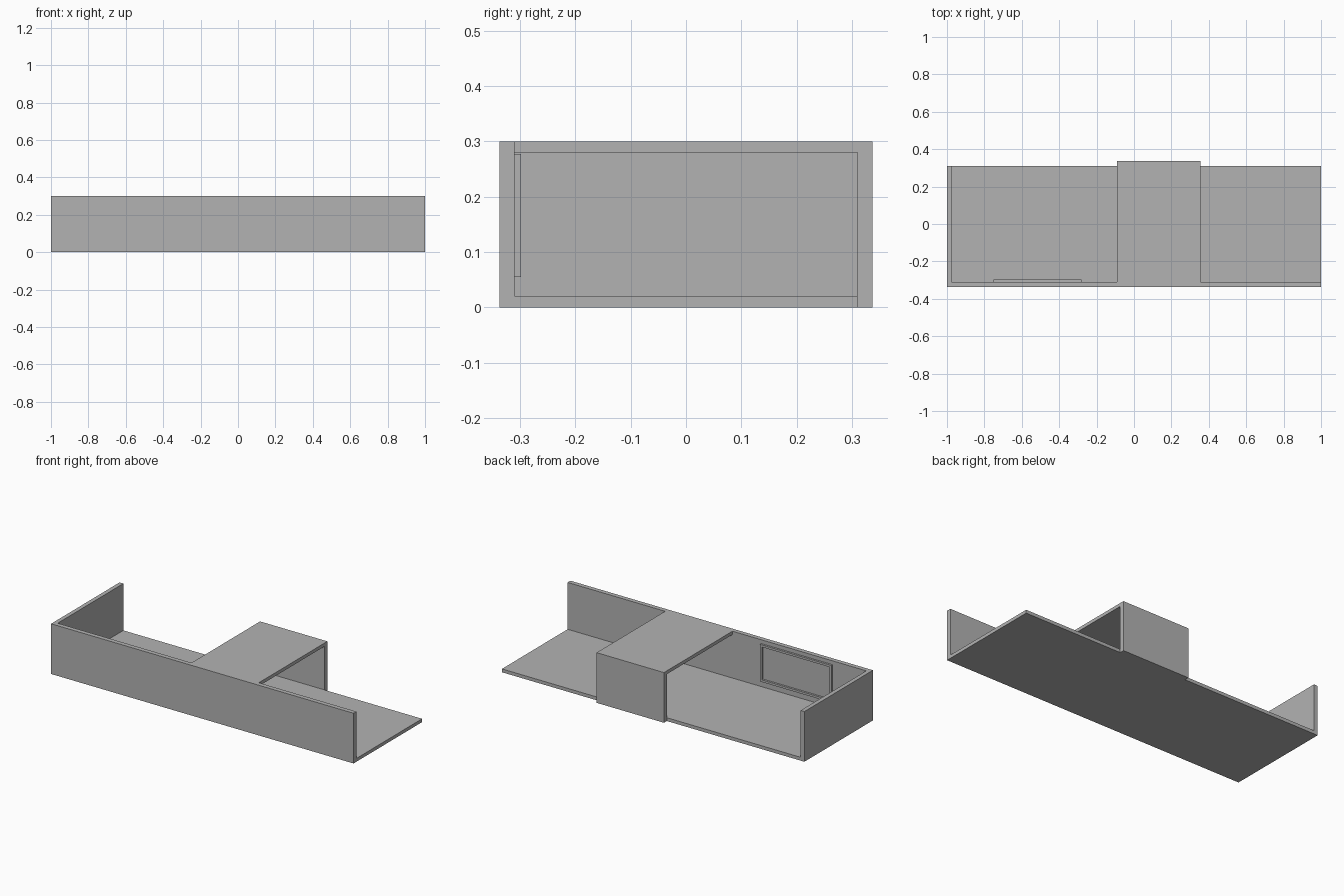
import bpy

cube = bpy.data.objects.get("Cube")
if cube:
    bpy.data.objects.remove(cube, do_unlink=True)

grey = bpy.data.materials.new("plain_grey")
grey.use_nodes = True
colour = (0.45, 0.45, 0.45, 1)
grey.diffuse_color = colour
grey.node_tree.nodes["Principled BSDF"].inputs["Base Color"].default_value = colour


def box(name, x, y, z):
    """Add a block spanning the given (low, high) ranges."""
    spans = (x, y, z)
    bpy.ops.mesh.primitive_cube_add(size=1)
    ob = bpy.context.object
    ob.name = name
    for v in ob.data.vertices:
        v.co = [lo if c < 0 else hi for c, (lo, hi) in zip(v.co, spans)]
    ob.data.materials.append(grey)
    return ob


FRONT, INNER, REAR, BACK = -0.337, -0.31, 0.31, 0.337
SLAB, CEILING, TOP = 0.02, 0.28, 0.30
ROOM = (-0.09, 0.355)

# Floor and outer walls
box("floor", (-1, 1), (INNER, REAR), (0, SLAB))
box("front_wall", (-1, 1), (FRONT, INNER), (0, TOP))
box("end_wall", (-1, -0.975), (INNER, REAR), (SLAB, TOP))

# Covered passage with a wall behind it
box("passage_roof", ROOM, (INNER, REAR), (CEILING, TOP))
box("passage_back_wall", ROOM, (REAR, BACK), (0, TOP))

# Thin raised frame on the inside of the front wall
left, right, low, high, bar = -0.752, -0.28, 0.055, 0.277, 0.013
depth = (INNER, -0.298)
for side, x in (("right", left), ("left", right - bar)):
    box("frame_" + side, (x, x + bar), depth, (low, high))
for side, z in (("bottom", low), ("top", high - bar)):
    box("frame_" + side, (left + bar, right - bar), depth, (z, z + bar))
